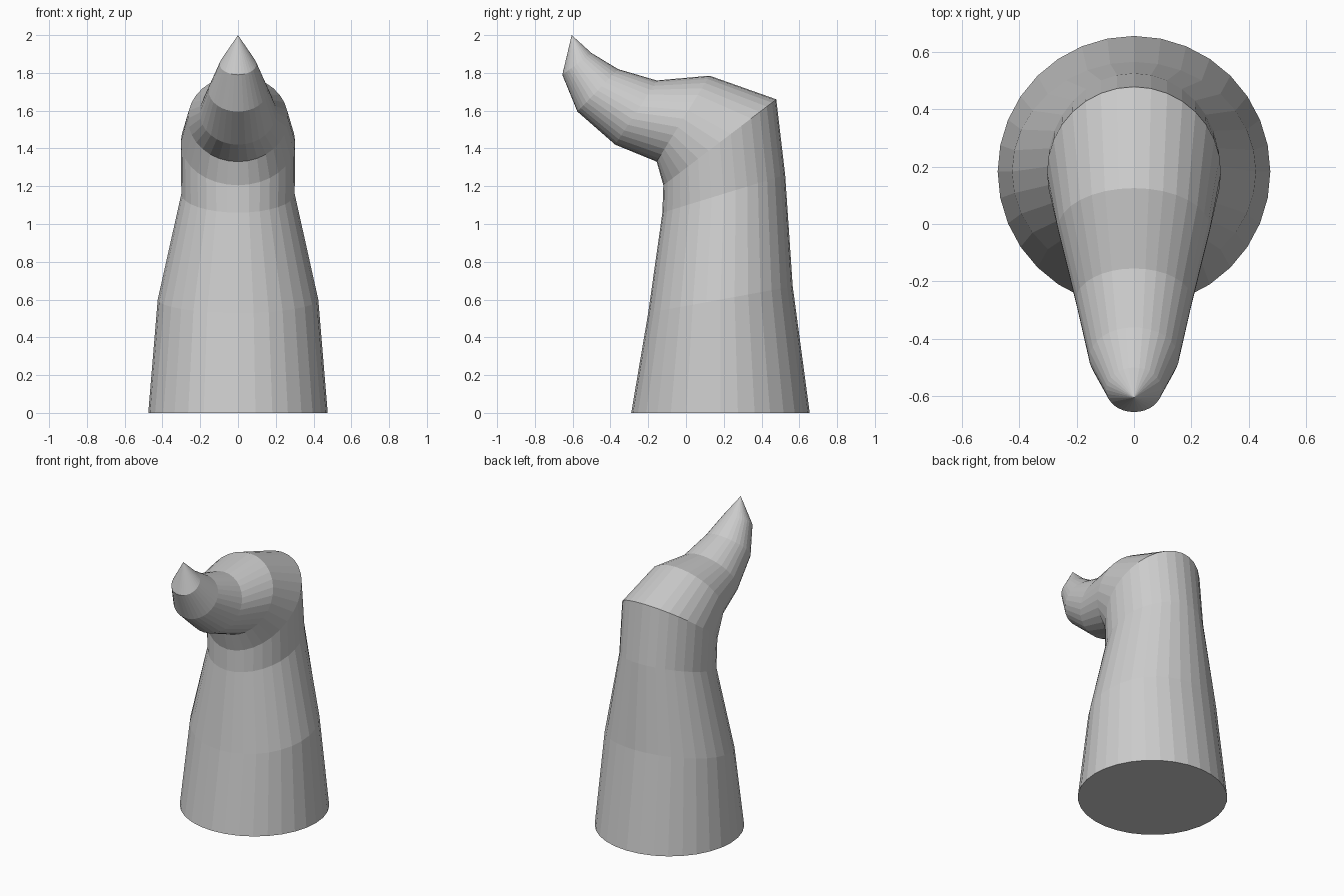
import bpy, bmesh
from math import cos, sin, tau
from mathutils import Vector

if "Cube" in bpy.data.objects:
    bpy.data.objects.remove(bpy.data.objects["Cube"])

SIDES = 32

# Tilted elliptical sections: front y, front z, back y, back z, half width
SECTIONS = [
    (-0.29, 0.0, 0.655, 0.0, 0.475),
    (-0.20, 0.53, 0.565, 0.67, 0.425),
    (-0.125, 1.06, 0.525, 1.26, 0.30),
    (-0.12, 1.205, 0.478, 1.66, 0.303),
    (-0.155, 1.33, 0.125, 1.785, 0.265),
    (-0.375, 1.42, -0.155, 1.76, 0.203),
    (-0.575, 1.595, -0.36, 1.82, 0.156),
    (-0.655, 1.79, -0.50, 1.905, 0.097),
]
TIP = (0, -0.605, 2.0)


def add_ring(bm, fy, fz, by, bz, width):
    front, back = Vector((0, fy, fz)), Vector((0, by, bz))
    mid, half = (front + back) / 2, (back - front) / 2
    ring = []
    for i in range(SIDES):
        a = tau * i / SIDES
        ring.append(bm.verts.new(mid + half * cos(a) + Vector((width * sin(a), 0, 0))))
    return ring


# Bent horn: loft through the sections, flat base, pointed tip
bm = bmesh.new()
rings = [add_ring(bm, *s) for s in SECTIONS]
tip = bm.verts.new(TIP)
for lower, upper in zip(rings, rings[1:]):
    for i in range(SIDES):
        j = (i + 1) % SIDES
        bm.faces.new((lower[i], lower[j], upper[j], upper[i]))
for i in range(SIDES):
    bm.faces.new((rings[-1][i], rings[-1][(i + 1) % SIDES], tip))
bm.faces.new(rings[0])
bmesh.ops.recalc_face_normals(bm, faces=bm.faces[:])

mesh = bpy.data.meshes.new("bent_horn")
bm.to_mesh(mesh)
bm.free()
bpy.context.collection.objects.link(bpy.data.objects.new("bent_horn", mesh))
